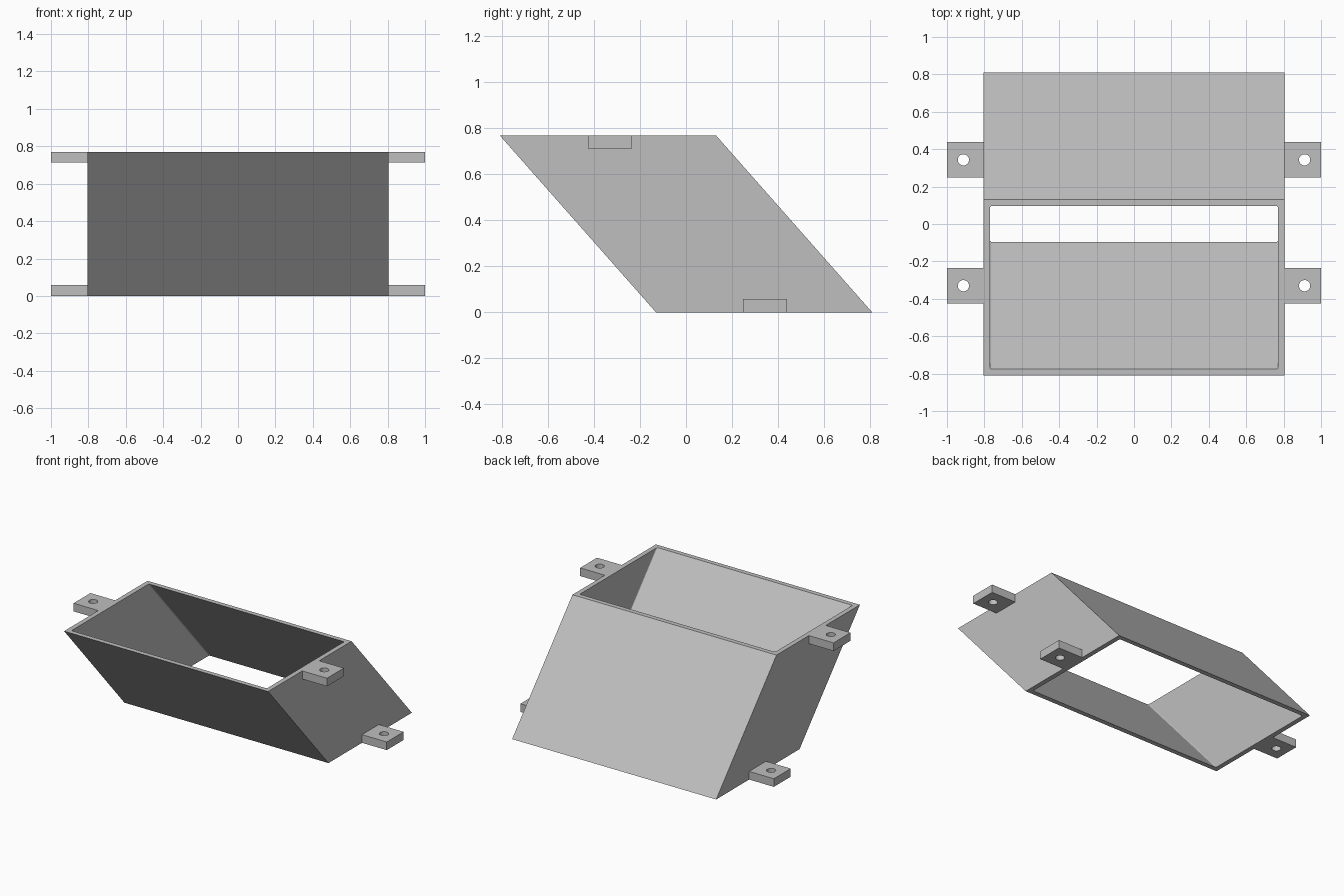
import bpy, bmesh
from math import cos, sin, pi
from mathutils import Matrix

cube = bpy.data.objects.get("Cube")
if cube:
    bpy.data.objects.remove(cube, do_unlink=True)

HEIGHT, HALF_W, DEPTH, LEAN, WALL = 0.77, 0.805, 0.94, 0.68, 0.034

grey = bpy.data.materials.new("light_grey")
grey.use_nodes = True
colour = (0.52, 0.52, 0.52, 1)
grey.diffuse_color = colour
grey.node_tree.nodes["Principled BSDF"].inputs["Base Color"].default_value = colour


def finish(bm, name):
    bmesh.ops.recalc_face_normals(bm, faces=bm.faces)
    mesh = bpy.data.meshes.new(name)
    bm.to_mesh(mesh)
    bm.free()
    mesh.materials.append(grey)
    obj = bpy.data.objects.new(name, mesh)
    bpy.context.collection.objects.link(obj)
    return obj


# Open slanted duct: box with both ends inset, joined through, then sheared
bm = bmesh.new()
bmesh.ops.create_cube(bm, size=1, matrix=Matrix.Diagonal((2 * HALF_W, DEPTH, HEIGHT, 1)))
bm.normal_update()
ends = [f for f in bm.faces if abs(f.normal.z) > 0.9]
bmesh.ops.inset_individual(bm, faces=ends, thickness=WALL, use_even_offset=True)
rims = [e for f in ends for e in f.edges]
bmesh.ops.delete(bm, geom=ends, context='FACES_ONLY')
bmesh.ops.bridge_loops(bm, edges=rims)
corners = [e for e in bm.edges
           if abs(e.verts[0].co.z - e.verts[1].co.z) > 0.5
           and abs(e.verts[0].co.x) < HALF_W - 0.01]
bmesh.ops.bevel(bm, geom=corners, offset=0.01, segments=3, profile=0.5, affect='EDGES')
for v in bm.verts:
    v.co.y -= LEAN * v.co.z / HEIGHT
    v.co.z += HEIGHT / 2
finish(bm, "slanted_duct")


# Mounting tab: rectangular plate with a round screw hole
def mounting_tab(name, side, y, z):
    bm = bmesh.new()
    inner, outer, half, thick = HALF_W, 1.0, 0.095, 0.058
    plate = [(inner, -half), (outer, -half), (outer, half), (inner, half)]
    hole = [(0.912 + 0.03 * cos(2 * pi * i / 32), 0.03 * sin(2 * pi * i / 32))
            for i in range(32)]
    edges = []
    for loop in (plate, hole):
        vs = [bm.verts.new((side * px, y + py, z)) for px, py in loop]
        edges += [bm.edges.new((a, b)) for a, b in zip(vs, vs[1:] + vs[:1])]
    bmesh.ops.triangle_fill(bm, edges=edges, use_beauty=True)
    grown = bmesh.ops.extrude_face_region(bm, geom=bm.faces[:], use_keep_orig=True)["geom"]
    top = [g for g in grown if isinstance(g, bmesh.types.BMVert)]
    bmesh.ops.translate(bm, verts=top, vec=(0, 0, thick))
    obj = finish(bm, name)
    # Round the hole wall while keeping the plate edges sharp
    bpy.ops.object.select_all(action='DESELECT')
    bpy.context.view_layer.objects.active = obj
    obj.select_set(True)
    bpy.ops.object.shade_smooth_by_angle()


for side, label in ((1, "left"), (-1, "right")):
    mounting_tab(f"top_front_tab_{label}", side, -0.33, HEIGHT - 0.058)
    mounting_tab(f"bottom_back_tab_{label}", side, 0.343, 0)
